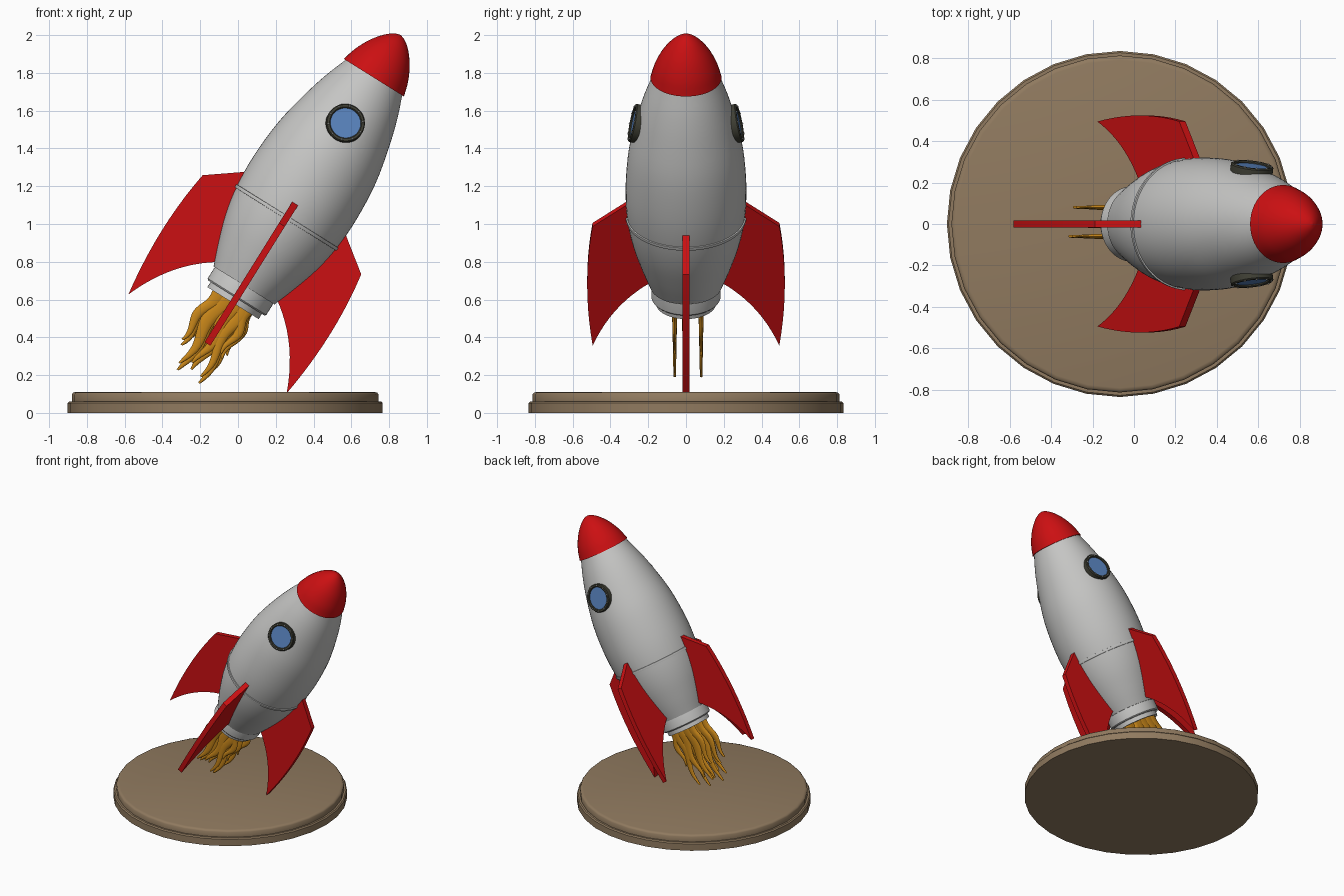
import bpy, bmesh, math
from mathutils import Matrix, Vector

if "Cube" in bpy.data.objects:
    bpy.data.objects.remove(bpy.data.objects["Cube"])

def mat(name, rgb):
    m = bpy.data.materials.new(name)
    m.diffuse_color = (*rgb, 1)
    m.use_nodes = True
    m.node_tree.nodes["Principled BSDF"].inputs["Base Color"].default_value = m.diffuse_color
    return m

RED = mat("red", (0.60, 0.005, 0.006))
GREY = mat("light grey", (0.56, 0.56, 0.55))
TAN = mat("tan brown", (0.28, 0.195, 0.115))
FLAME = mat("flame orange", (0.58, 0.24, 0.01))
BLUE = mat("window blue", (0.10, 0.23, 0.52))
DARK = mat("dark olive", (0.05, 0.05, 0.035))

# Rocket frame: local z runs along the tilted axis
ROCKET = Matrix.Translation((0.257, 0, 1.035)) @ Matrix.Rotation(math.radians(32), 4, 'Y')

def finish(name, bm, m, matrix=Matrix(), angle=35):
    bmesh.ops.remove_doubles(bm, verts=bm.verts, dist=1e-5)
    bmesh.ops.recalc_face_normals(bm, faces=bm.faces)
    me = bpy.data.meshes.new(name)
    bm.to_mesh(me)
    bm.free()
    me.materials.append(m)
    if angle:
        for p in me.polygons:
            p.use_smooth = True
        me.set_sharp_from_angle(angle=math.radians(angle))
    ob = bpy.data.objects.new(name, me)
    ob.matrix_world = matrix
    bpy.context.collection.objects.link(ob)
    return ob

def smooth_path(pts, n=4):
    # Catmull-Rom through the points
    v = [Vector(p) for p in pts]
    v = [2 * v[0] - v[1]] + v + [2 * v[-1] - v[-2]]
    out = []
    for a, b, c, d in zip(v, v[1:], v[2:], v[3:]):
        for i in range(n):
            t = i / n
            out.append(0.5 * (2 * b + (c - a) * t + (2 * a - 5 * b + 4 * c - d) * t * t
                              + (3 * b - a - 3 * c + d) * t ** 3))
    return out + [v[-2]]

def lathe(name, profile, m, matrix=Matrix(), seg=48, angle=35):
    # profile: (radius, height)
    bm = bmesh.new()
    vs = [bm.verts.new((r, 0, z)) for r, z in profile]
    es = [bm.edges.new(p) for p in zip(vs, vs[1:])]
    bmesh.ops.spin(bm, geom=vs + es, cent=(0, 0, 0), axis=(0, 0, 1),
                   angle=2 * math.pi, steps=seg, use_duplicate=False)
    return finish(name, bm, m, matrix, angle)

# Round stepped base
lathe("base", [(0, 0), (0.834, 0), (0.834, 0.052), (0.826, 0.06), (0.812, 0.06),
               (0.812, 0.098), (0.805, 0.107), (0.79, 0.111), (0, 0.111)],
      TAN, Matrix.Translation((-0.068, 0, 0)), 32, 40)

# Hull
hull = smooth_path([(0.19, -0.425), (0.237, -0.3), (0.284, -0.15), (0.311, 0), (0.32, 0.18),
                    (0.305, 0.4), (0.264, 0.6), (0.222, 0.75), (0.174, 0.88)])
lathe("hull", [(0, -0.425)] + [tuple(p) for p in hull] + [(0, 0.88)], GREY, ROCKET, 64)

# Seam band
lathe("seam_band", [(0.30, -0.011), (0.317, -0.010), (0.319, 0), (0.319, 0.008), (0.30, 0.011),
                    (0.30, -0.011)], GREY, ROCKET, 64)

# Nozzle rings
lathe("nozzle", [(0, -0.40), (0.178, -0.40), (0.183, -0.43), (0.183, -0.495), (0.176, -0.503),
                 (0.16, -0.503), (0.16, -0.535), (0.14, -0.535), (0.13, -0.49), (0, -0.49)],
      GREY, ROCKET, 48)

# Nose cone
nose = smooth_path([(0.188, 0.872), (0.165, 0.95), (0.125, 1.03), (0.075, 1.094),
                    (0.032, 1.128), (0, 1.139)])
lathe("nose_cone", [(0, 0.872)] + [tuple(p) for p in nose], RED, ROCKET, 48)

# Four fins
def fin(name, turn):
    def arc(a, b, c, n=10):
        a, b, c = Vector(a), Vector(b), Vector(c)
        return [(1 - t) ** 2 * a + 2 * t * (1 - t) * b + t * t * c
                for t in (i / n for i in range(n + 1))]
    outline = [Vector((0.24, 0.143)), *arc((0.495, -0.046), (0.552, -0.40), (0.494, -0.79)),
               *arc((0.494, -0.79), (0.40, -0.55), (0.215, -0.415)), Vector((0.15, -0.37))]
    bm = bmesh.new()
    f = bm.faces.new([bm.verts.new((p.x, -0.018, p.y)) for i, p in enumerate(outline) if i != 12])
    r = bmesh.ops.extrude_face_region(bm, geom=[f])
    bmesh.ops.translate(bm, vec=(0, 0.036, 0),
                        verts=[v for v in r["geom"] if isinstance(v, bmesh.types.BMVert)])
    finish(name, bm, RED, ROCKET @ Matrix.Rotation(turn, 4, 'Z'), 30)

for i, n in enumerate(("lower_fin", "back_fin", "upper_fin", "front_fin")):
    fin(n, i * math.pi / 2)

# Portholes on both sides: frame, glass and rivets
for side, n in ((-1, "front"), (1, "back")):
    M = (ROCKET @ Matrix.Translation((0, side * 0.264, 0.586))
         @ Matrix.Rotation(-side * math.radians(77), 4, 'X'))
    lathe(n + "_window_frame", [(0.081, -0.04), (0.103, -0.04), (0.103, 0.017), (0.098, 0.023),
                                (0.086, 0.023), (0.081, 0.018), (0.081, -0.04)], DARK, M, 40)
    lathe(n + "_window_glass", [(0, -0.02), (0.082, -0.02), (0.082, 0.012), (0, 0.012)],
          BLUE, M, 40)
    bm = bmesh.new()
    for k in range(10):
        a = k * math.tau / 10
        bmesh.ops.create_uvsphere(bm, u_segments=8, v_segments=6, radius=0.005,
            matrix=Matrix.Translation((0.092 * math.cos(a), 0.092 * math.sin(a), 0.023)))
    finish(n + "_window_rivets", bm, GREY, M)

# Flame tongues: wavy tapered strands in three flat sheets
def tongue(bm, y, s0, s1, length, width, phase):
    rings, n, k = [], 18, 10
    for i in range(n + 1):
        t = i / n
        s = s0 + (s1 - s0) * t + 0.016 * math.sin(phase + t * 9) * min(1, t * 3)
        w = width * (1 - t) ** 0.8 + 0.006
        h = 0.016 * (1 - t * 0.6)
        z = -0.48 - length * t
        rings.append([bm.verts.new((s + w * math.cos(j * math.tau / k),
                                    y + h * math.sin(j * math.tau / k), z)) for j in range(k)])
    for a, b in zip(rings, rings[1:]):
        for j in range(k):
            bm.faces.new((a[j], a[(j + 1) % k], b[(j + 1) % k], b[j]))
    bm.faces.new(rings[0])
    bm.faces.new(rings[-1])

# (start, end, length, half width, wave phase)
STRANDS = [(-0.085, -0.12, 0.38, 0.04, 0), (-0.04, -0.05, 0.50, 0.05, 1.2),
           (0.025, 0.015, 0.46, 0.05, 2.2), (0.06, 0.075, 0.50, 0.042, 0.6),
           (0.085, 0.115, 0.33, 0.035, 3)]
for n, y, shift, scale in (("front", -0.06, -0.015, 0.95), ("middle", -0.008, 0.0, 1.02),
                           ("back", 0.08, 0.01, 0.93)):
    bm = bmesh.new()
    for s0, s1, length, w, ph in STRANDS:
        tongue(bm, y, s0, s1 + shift, length * scale, w, ph + 20 * shift)
    finish(n + "_flames", bm, FLAME, ROCKET, 50)
